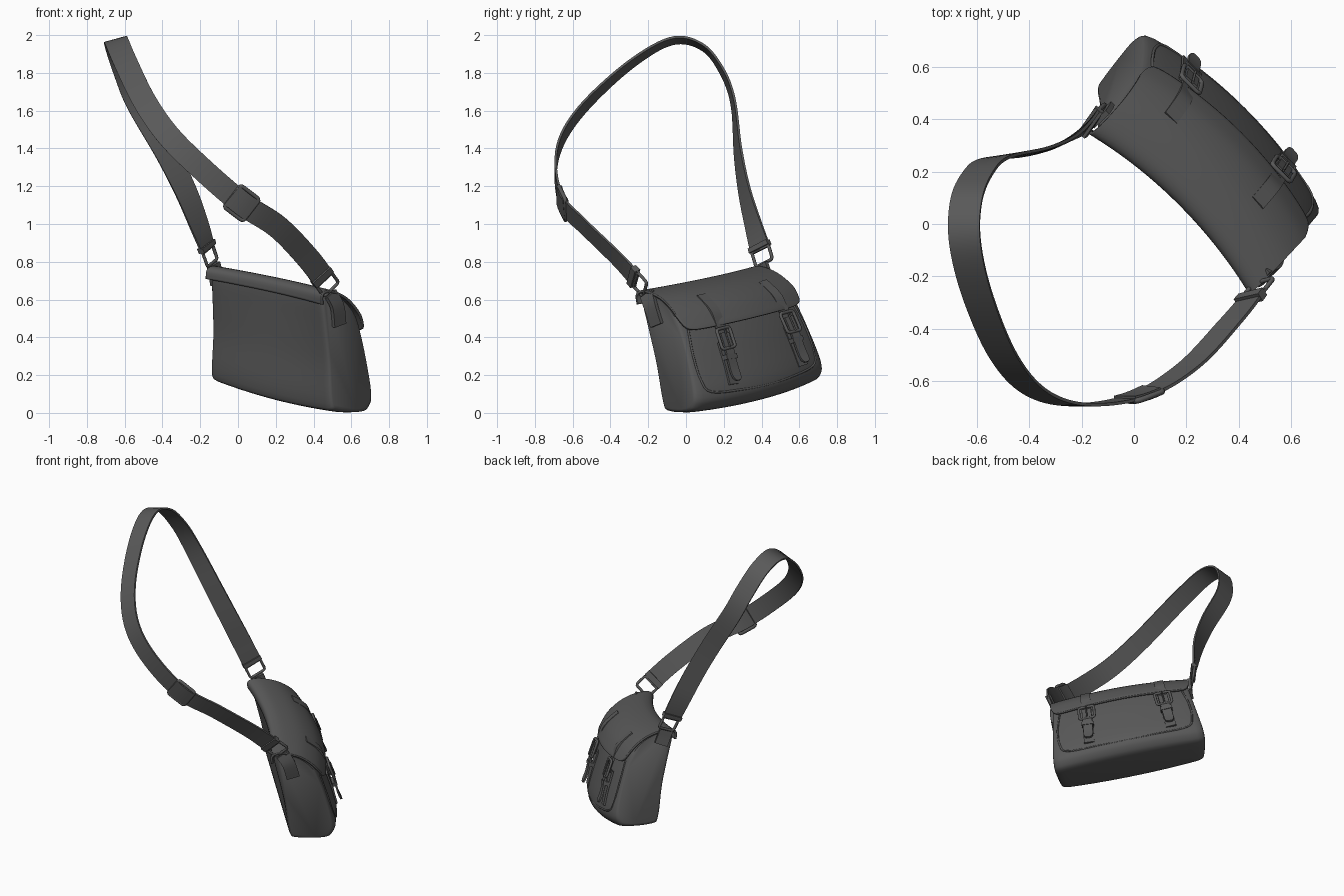
import bpy, math
from mathutils import Vector

if "Cube" in bpy.data.objects:
    bpy.data.objects.remove(bpy.data.objects["Cube"])

leather = bpy.data.materials.new("dark_grey_leather")
leather.diffuse_color = (0.1, 0.1, 0.1, 1)
leather.use_nodes = True
leather.node_tree.nodes["Principled BSDF"].inputs["Base Color"].default_value = leather.diffuse_color

# Bag frame: a along its length, h up, d depth towards the buckled face
R = math.sqrt(0.5)
TILT = math.radians(10.5)
CT, ST = math.cos(TILT), math.sin(TILT)
A = Vector((CT * R, -CT * R, -ST))
H = Vector((ST * R, -ST * R, CT))
D = Vector((R, R, 0))
ORIGIN = Vector((-0.02 * R, 0.02 * R, 0.09))


def bag(a, h, d):
    return ORIGIN + A * a + H * h + D * d


def clamp(v):
    return max(0.0, min(1.0, v))


def warp(t, d, h):
    """Soft bag shape: narrower top, hollow back, bulging front, sagging base."""
    k = h / 0.64
    fwd = clamp((d - 0.25) / 0.28)
    a = t * 0.46 * (1 - 0.08 * k) - 0.02 * k
    a *= 1 + 0.085 * fwd * clamp(1 - k)
    d -= 0.05 * t * t * k * clamp((0.5 - d) / 0.3)
    d += 0.07 * (1 - t * t) * fwd + 0.012 * fwd * clamp(1 - k)
    h -= k * k * (0.032 - 0.014 * t) + 0.022 * (1 - t * t) * clamp(1 - 1.5 * k)
    return bag(a, h, d)


def spline(points, n, closed=False):
    """Catmull-Rom through the points, n samples per span."""
    p = [Vector(q) for q in points]
    m = len(p)
    get = (lambda i: p[i % m]) if closed else (lambda i: p[max(0, min(m - 1, i))])
    out = []
    for i in range(m if closed else m - 1):
        p0, p1, p2, p3 = (get(i + j) for j in (-1, 0, 1, 2))
        for j in range(n):
            s = j / n
            out.append((p1 * 2 + (p2 - p0) * s + (p0 * 2 - p1 * 5 + p2 * 4 - p3) * s * s
                        + (p1 * 3 - p0 - p2 * 3 + p3) * s ** 3) * 0.5)
    if not closed:
        out.append(p[-1])
    return out


def finish(obj, angle=40):
    if not obj.data.materials:
        obj.data.materials.append(leather)
    bpy.ops.object.select_all(action='DESELECT')
    obj.select_set(True)
    bpy.context.view_layer.objects.active = obj
    if obj.type == 'MESH':
        bpy.ops.object.mode_set(mode='EDIT')
        bpy.ops.mesh.select_all(action='SELECT')
        bpy.ops.mesh.normals_make_consistent(inside=False)
        bpy.ops.object.mode_set(mode='OBJECT')
        bpy.ops.object.shade_smooth_by_angle(angle=math.radians(angle))
    return obj


def loft(name, rings, closed=True, angle=40):
    n = len(rings[0])
    faces = []
    for i in range(len(rings) - 1):
        for j in range(n if closed else n - 1):
            k = (j + 1) % n
            faces.append((i * n + j, i * n + k, (i + 1) * n + k, (i + 1) * n + j))
    if closed:
        faces.append(tuple(range(n)))
        faces.append(tuple(range((len(rings) - 1) * n, len(rings) * n)))
    mesh = bpy.data.meshes.new(name)
    mesh.from_pydata([v for r in rings for v in r], [], faces)
    obj = bpy.data.objects.new(name, mesh)
    bpy.context.collection.objects.link(obj)
    return finish(obj, angle)


def frames(samples):
    """Position, tangent, width direction along 6D samples."""
    out = []
    for i, s in enumerate(samples):
        p, w = Vector(s[:3]), Vector(s[3:])
        t = Vector(samples[min(i + 1, len(samples) - 1)][:3]) - Vector(samples[max(i - 1, 0)][:3])
        t.normalize()
        out.append((p, t, (w - t * w.dot(t)).normalized()))
    return out


def ribbon(name, fr, width, thick, round_tip=False):
    rings = []
    for i, (p, t, w) in enumerate(fr):
        left = len(fr) - 1 - i
        f = (0.45, 0.75, 0.93)[left] if round_tip and left < 3 else 1
        x, y = w * width * f / 2, t.cross(w) * thick / 2
        rings.append([p - x - y, p + x - y, p + x + y, p - x + y])
    return loft(name, rings)


def tube(name, points, radius, closed=False):
    cu = bpy.data.curves.new(name, 'CURVE')
    cu.dimensions = '3D'
    cu.bevel_depth = radius
    cu.bevel_resolution = 2
    sp = cu.splines.new('POLY')
    sp.points.add(len(points) - 1)
    for q, p in zip(sp.points, points):
        q.co = (*p, 1)
    sp.use_cyclic_u = closed
    obj = bpy.data.objects.new(name, cu)
    bpy.context.collection.objects.link(obj)
    return finish(obj)


def rect_frame(name, c, x, y, w, h, radius):
    """Rounded rectangular metal loop."""
    pts = []
    for sx, sy, q in ((1, 1, 0), (-1, 1, 1), (-1, -1, 2), (1, -1, 3)):
        for j in range(4):
            g = (q + j / 3) * math.pi / 2
            pts.append(c + x * (sx * (w / 2 - 0.015) + 0.015 * math.cos(g))
                       + y * (sy * (h / 2 - 0.015) + 0.015 * math.sin(g)))
    return tube(name, pts, radius, True)


# Bag body: one soft cross-section lofted along the length
section = spline([(0.30, 0.0), (0.46, 0.0), (0.515, 0.03), (0.53, 0.1), (0.49, 0.28), (0.45, 0.42),
                  (0.41, 0.52), (0.33, 0.60), (0.24, 0.64), (0.20, 0.63), (0.19, 0.59),
                  (0.21, 0.45), (0.24, 0.25), (0.26, 0.04)], 4, True)
stations = [(-1, 0.87), (-0.99, 0.93), (-0.965, 0.975)]
stations += [(i / 10, 1) for i in range(-9, 10)] + [(-t, s) for t, s in reversed(stations)]
loft("bag_body", [[warp(t, 0.36 + (d - 0.36) * s, 0.62 + (h - 0.62) * (0.75 + 0.25 * s))
                   for d, h in section] for t, s in stations], angle=50)

# Flap folding from the back edge over the top, with rounded lower corners
fold = spline([(0.182, 0.585), (0.185, 0.64), (0.24, 0.657), (0.34, 0.618),
               (0.42, 0.54), (0.462, 0.46), (0.472, 0.43)], 6)


def on_fold(s):
    x = s * (len(fold) - 1)
    i = min(int(x), len(fold) - 2)
    return fold[i].lerp(fold[i + 1], x - i)


rows = []
for i in range(33):
    t = 1.03 * math.sin(math.pi * (i / 32 - 0.5))
    end = 1 - 0.3 * abs(t / 1.03) ** 12
    rows.append([warp(t, *on_fold(end * j / 24)) for j in range(25)])
flap = loft("flap", rows, closed=False, angle=50)
sol = flap.modifiers.new("thickness", 'SOLIDIFY')
sol.thickness = 0.014
sol.offset = 0

# Front surface lookup, used by piping and closing straps
FRONT = [(0.0, 0.5), (0.04, 0.52), (0.1, 0.53), (0.28, 0.49), (0.42, 0.45), (0.52, 0.42), (0.60, 0.35)]


def front(t, h, off=0.0):
    for (h0, d0), (h1, d1) in zip(FRONT, FRONT[1:]):
        if h <= h1:
            break
    return warp(t, d0 + (d1 - d0) * (h - h0) / (h1 - h0), h) + D * off


# Piping around the front panel
border = [(-0.9, 0.44), (-0.93, 0.3), (-0.9, 0.17), (-0.8, 0.1), (-0.4, 0.085), (0, 0.08),
          (0.4, 0.085), (0.8, 0.1), (0.9, 0.17), (0.93, 0.3), (0.9, 0.44)]
tube("front_piping", [front(t, h, 0.001) for t, h in spline(border, 5)], 0.006)

# Two closing straps with buckles
for side, t in (("left", -0.6), ("right", 0.5)):
    def strap_path(marks):
        return frames(spline([(*front(t, h, o), *A) for h, o in marks], 5))
    ribbon(side + "_closing_strap", strap_path([(0.6, 0.026), (0.52, 0.026), (0.44, 0.03), (0.33, 0.03)]),
           0.062, 0.014)
    ribbon(side + "_strap_tongue", strap_path([(0.39, 0.042), (0.3, 0.04), (0.2, 0.036), (0.14, 0.045)]),
           0.06, 0.012, True)
    ribbon(side + "_strap_base", strap_path([(0.34, 0.008), (0.22, 0.008), (0.12, 0.006)]), 0.066, 0.012)
    ribbon(side + "_strap_keeper", strap_path([(0.275, 0.032), (0.25, 0.03)]), 0.076, 0.032)
    y = (front(t, 0.4) - front(t, 0.32)).normalized()
    c = front(t, 0.362, 0.043)
    rect_frame(side + "_buckle", c, A, y, 0.098, 0.112, 0.009)
    tube(side + "_buckle_pin", [c - y * 0.05 + D * 0.012, c + y * 0.05 + D * 0.012], 0.005)

# Shoulder strap: position and width direction at each point
path = frames(spline([
    (0.46, -0.26, 0.70, 0.85, 0.4, 0.4), (0.37, -0.37, 0.82, 0.75, 0.1, 0.65),
    (0.21, -0.54, 0.985, 0.7, 0, 0.7), (0.02, -0.655, 1.11, 0.68, 0, 0.73),
    (-0.20, -0.69, 1.30, 0.72, 0, 0.7), (-0.37, -0.645, 1.47, 0.8, 0, 0.6),
    (-0.495, -0.51, 1.65, 0.85, 0, 0.5), (-0.595, -0.28, 1.855, 0.92, 0, 0.38),
    (-0.645, -0.07, 1.97, 0.96, 0, 0.28), (-0.64, 0.09, 1.935, 0.96, 0, 0.25),
    (-0.595, 0.195, 1.80, 0.92, 0.05, 0.3), (-0.53, 0.25, 1.64, 0.9, 0.1, 0.35),
    (-0.38, 0.275, 1.38, 0.85, 0.25, 0.45), (-0.275, 0.31, 1.17, 0.8, 0.4, 0.4),
    (-0.20, 0.36, 0.98, 0.65, 0.6, 0.3), (-0.158, 0.395, 0.86, 0.5, 0.8, 0.2)], 8))
ribbon("shoulder_strap", path, 0.124, 0.012)

# Strap adjuster
p, t, w = path[24]
rect_frame("adjuster_frame", p, w, t, 0.145, 0.13, 0.011)
ribbon("adjuster_keeper", path[22:27], 0.126, 0.03)

# Strap ends: keepers, metal rings and side tabs
for side, fr, sign, tab in (
        ("right", path[:5], -1, [(0.405, 0.625, 0.2), (0.428, 0.56, 0.24), (0.432, 0.46, 0.27)]),
        ("left", path[-5:], 1, [(-0.475, 0.62, 0.19), (-0.47, 0.57, 0.21), (-0.468, 0.52, 0.23)])):
    ribbon(side + "_end_keeper", fr[1:4], 0.128, 0.036)
    p, t, w = fr[0] if sign < 0 else fr[-1]
    rect_frame(side + "_ring", p + t * sign * 0.03, w, t, 0.11, 0.085, 0.009)
    ribbon(side + "_side_tab", frames(spline([(*bag(*q), *D) for q in tab], 5)), 0.085, 0.02)
